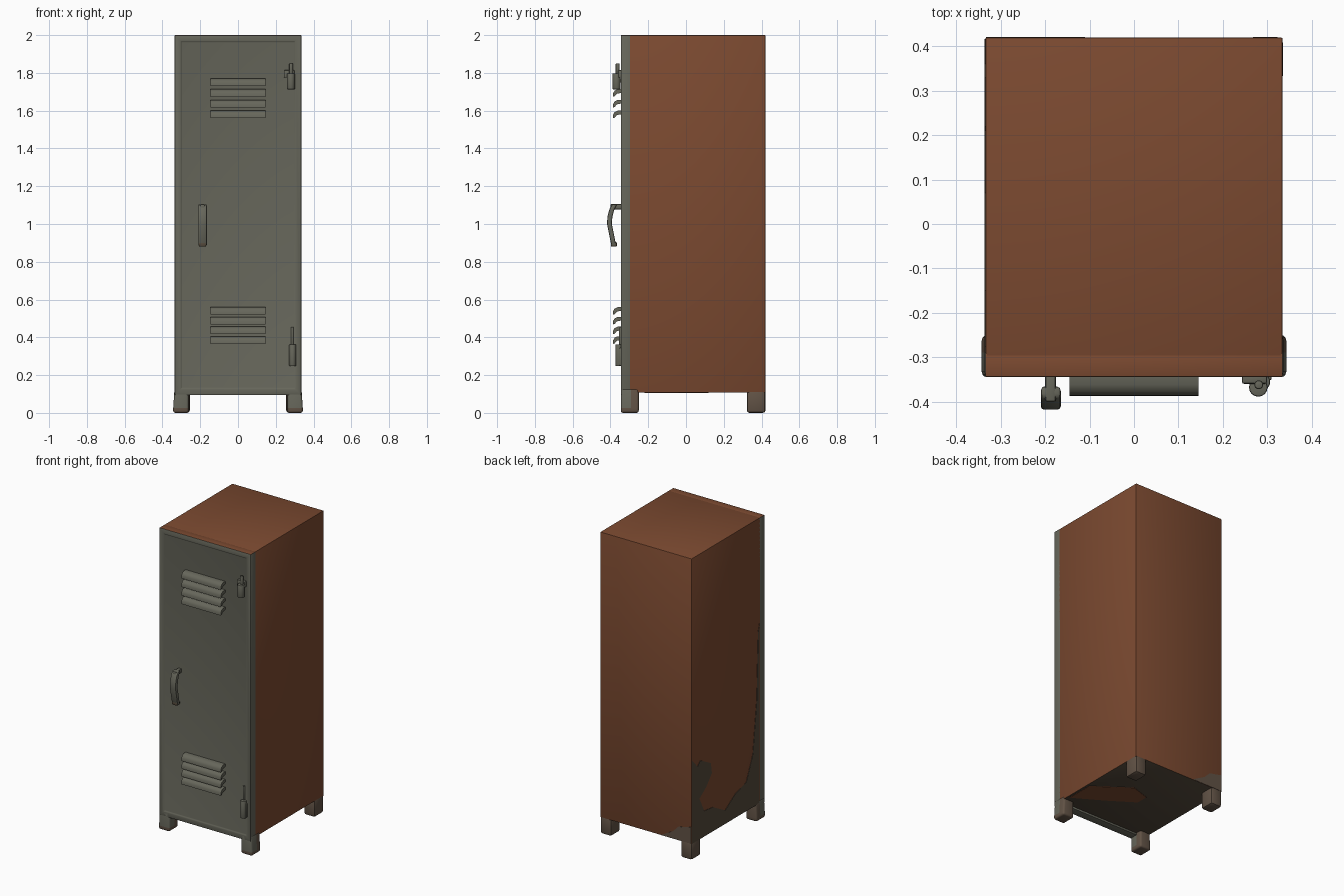
import bpy, bmesh, math
from mathutils import Vector

if "Cube" in bpy.data.objects:
    bpy.data.objects.remove(bpy.data.objects["Cube"])


def material(name, rgb):
    m = bpy.data.materials.new(name)
    m.diffuse_color = (*rgb, 1)
    m.use_nodes = True
    m.node_tree.nodes["Principled BSDF"].inputs["Base Color"].default_value = m.diffuse_color
    return m


RUST = material("rust brown", (0.2, 0.068, 0.03))
GREY = material("olive grey paint", (0.135, 0.135, 0.105))
DARK = material("dark grime", (0.088, 0.066, 0.044))
FOOT = material("worn foot brown", (0.12, 0.085, 0.06))


def finish(bm, name, mats, bevel=0.0, segments=2):
    bmesh.ops.recalc_face_normals(bm, faces=bm.faces)
    me = bpy.data.meshes.new(name)
    bm.to_mesh(me)
    bm.free()
    for m in mats:
        me.materials.append(m)
    ob = bpy.data.objects.new(name, me)
    bpy.context.collection.objects.link(ob)
    bpy.context.view_layer.objects.active = ob
    ob.select_set(True)
    if bevel:
        mod = ob.modifiers.new("bevel", 'BEVEL')
        mod.width, mod.segments, mod.limit_method = bevel, segments, 'ANGLE'
        bpy.ops.object.modifier_apply(modifier=mod.name)
    bpy.ops.object.shade_smooth_by_angle(angle=math.radians(40))
    ob.select_set(False)
    return ob


def box_bm(lo, hi):
    bm = bmesh.new()
    bmesh.ops.create_cube(bm, size=1)
    for v in bm.verts:
        v.co = Vector([(a + b) / 2 + c * (b - a) for a, b, c in zip(lo, hi, v.co)])
    return bm


def box(name, lo, hi, mat, bevel=0.0):
    return finish(box_bm(lo, hi), name, [mat], bevel)


def prism(name, points, offset, mat, bevel=0.0):
    """Extrude a flat outline by an offset."""
    bm = bmesh.new()
    f = bm.faces.new([bm.verts.new(p) for p in points])
    r = bmesh.ops.extrude_face_region(bm, geom=[f])
    vs = [g for g in r["geom"] if isinstance(g, bmesh.types.BMVert)]
    bmesh.ops.translate(bm, verts=vs, vec=offset)
    return finish(bm, name, [mat], bevel)


def cylinder(name, centre, radius, depth, mat):
    bm = bmesh.new()
    bmesh.ops.create_cone(bm, cap_ends=True, segments=16, radius1=radius,
                          radius2=radius, depth=depth)
    bmesh.ops.translate(bm, verts=bm.verts, vec=centre)
    return finish(bm, name, [mat], 0.004)


# Cabinet body, dark underneath
bm = box_bm((-0.335, -0.3, 0.108), (0.335, 0.42, 2.0))
bm.normal_update()
for f in bm.faces:
    f.material_index = 1 if f.normal.z < -0.5 else 0
finish(bm, "cabinet_body", [RUST, DARK], 0.004)

# Front frame with a shallow recessed door panel
bm = box_bm((-0.335, -0.345, 0.095), (0.335, -0.29, 2.0))
bm.normal_update()
front = next(f for f in bm.faces if f.normal.y < -0.5)
for f in bm.faces:
    f.material_index = 1 if f.normal.z > 0.5 else 0
bmesh.ops.inset_region(bm, faces=[front], thickness=0.045, depth=0)
bmesh.ops.inset_region(bm, faces=[front], thickness=0.006, depth=-0.005)
finish(bm, "door_front", [GREY, RUST], 0.004)

# Feet: slightly flared, the front pair grey at the front
for side, sx in (("left", -1), ("right", 1)):
    xs = sorted((sx * 0.262, sx * 0.343))
    bm = box_bm((xs[0], -0.345, 0.0), (xs[1], -0.25, 0.13))
    for co, no in (((0, -0.29, 0), (0, 1, 0)), ((0, 0, 0.025), (0, 0, 1))):
        bmesh.ops.bisect_plane(bm, geom=bm.verts[:] + bm.edges[:] + bm.faces[:],
                               plane_co=co, plane_no=no)
    for v in bm.verts:
        if v.co.z > 0.1 and abs(v.co.x) > 0.3:
            v.co.x = sx * 0.336
    for f in bm.faces:
        c = f.calc_center_median()
        f.material_index = 1 if c.y < -0.29 and c.z > 0.025 else 0
    finish(bm, side + "_front_foot", [FOOT, GREY], 0.012, 3)
    xs = sorted((sx * 0.255, sx * 0.336))
    box(side + "_rear_foot", (xs[0], 0.322, 0.0), (xs[1], 0.421, 0.12), FOOT, 0.014)

# Louvre hoods: four above and four below
hood = [(-0.338, 0), (-0.362, 0), (-0.378, -0.008), (-0.386, -0.022),
        (-0.387, -0.04), (-0.378, -0.038), (-0.366, -0.024), (-0.338, -0.018)]
for group, top, step in (("upper", 1.77, 0.0565), ("lower", 0.56, 0.0515)):
    for i in range(4):
        z = top - i * step
        prism(f"{group}_louvre_{i + 1}", [(-0.145, y, z + dz) for y, dz in hood],
              (0.29, 0, 0), GREY)

# Curved door handle on a top stem
path = [(-0.39, 1.105), (-0.405, 1.08), (-0.416, 1.04), (-0.418, 1.0),
        (-0.408, 0.95), (-0.395, 0.885)]
inner = [(y + 0.026, z - 0.002) for y, z in reversed(path)]
prism("handle_grip", [(-0.21, y, z) for y, z in path + inner], (0.045, 0, 0), GREY, 0.007)
box("handle_stem", (-0.2, -0.4, 1.078), (-0.176, -0.335, 1.105), GREY, 0.005)
box("handle_tip", (-0.208, -0.398, 0.88), (-0.168, -0.366, 0.905), DARK, 0.006)

# Hinges: knuckle, pin and leaf
cylinder("upper_hinge_knuckle", (0.28, -0.368, 1.755), 0.021, 0.085, GREY)
cylinder("upper_hinge_pin", (0.281, -0.362, 1.82), 0.01, 0.06, GREY)
box("upper_hinge_leaf", (0.243, -0.36, 1.775), (0.3, -0.335, 1.815), GREY, 0.005)
cylinder("lower_hinge_knuckle", (0.289, -0.356, 0.305), 0.018, 0.115, GREY)
cylinder("lower_hinge_pin", (0.287, -0.347, 0.405), 0.007, 0.1, GREY)
box("lower_hinge_leaf", (0.27, -0.352, 0.25), (0.31, -0.335, 0.345), GREY, 0.004)

# Grime patches: thin plates on the left side, the back and the underside
left_edge = [(0.417, 0.11), (0.417, 0.66), (0.36, 0.6), (0.33, 0.63), (0.22, 0.57),
             (0.21, 0.5), (0.27, 0.43), (0.34, 0.38), (0.29, 0.28), (0.2, 0.27),
             (0.07, 0.2), (-0.04, 0.27), (-0.15, 0.3), (-0.22, 0.46), (-0.26, 0.8),
             (-0.275, 1.25), (-0.289, 1.3), (-0.289, 0.11)]
prism("left_grime", [(-0.337, y, z) for y, z in left_edge], (0.003, 0, 0), DARK)
back_edge = [(-0.333, 0.11), (-0.333, 0.22), (-0.24, 0.2), (-0.2, 0.16), (-0.11, 0.11)]
prism("back_grime", [(x, 0.4215, z) for x, z in back_edge], (0, -0.003, 0), FOOT)
under = [(0.32, -0.22), (0.32, -0.04), (0.1, 0.12), (-0.03, 0.08), (-0.03, 0.0), (0.12, -0.1)]
prism("underside_rust", [(x, y, 0.106) for x, y in under], (0, 0, 0.003), RUST)
